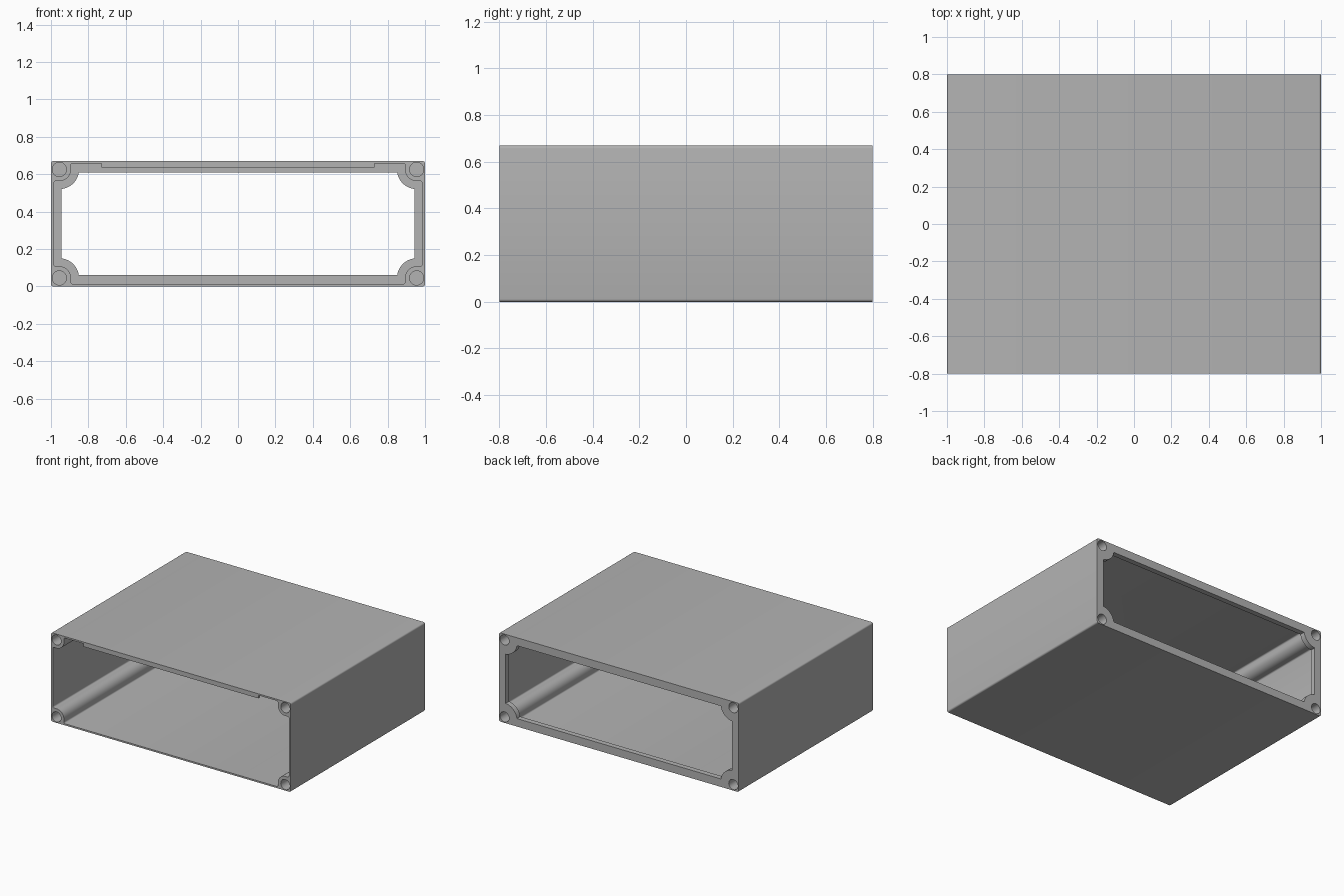
import bpy, bmesh
from math import sin, cos, radians

cube = bpy.data.objects.get("Cube")
if cube:
    bpy.data.objects.remove(cube, do_unlink=True)

# Main sizes
HEIGHT, HALF_W, HALF_D = 0.67, 1.0, 0.8
MID = HEIGHT / 2
POST_X, POST_Z = 0.955, 0.29      # screw post centre, measured from the middle
LIP = 0.04                        # thickness of the rear frame

grey = bpy.data.materials.new("plain grey")
grey.use_nodes = True
colour = (0.45, 0.45, 0.45, 1)
grey.diffuse_color = colour
grey.node_tree.nodes["Principled BSDF"].inputs["Base Color"].default_value = colour


def arc(cx, cz, r, start, end, steps):
    angles = [radians(start + (end - start) * i / steps) for i in range(steps + 1)]
    return [(cx + r * cos(a), cz + r * sin(a)) for a in angles]


def mirrored(quarter):
    """Complete an outline from its upper right quarter."""
    half = quarter + [(-x, z) for x, z in reversed(quarter)]
    return half + [(-x, -z) for x, z in half]


def prism(name, outline, y0, y1):
    """Extrude an x-z outline along y."""
    bm = bmesh.new()
    rings = [[bm.verts.new((x, y, z + MID)) for x, z in outline] for y in (y0, y1)]
    bm.faces.new(rings[0])
    bm.faces.new(rings[1])
    n = len(outline)
    for i in range(n):
        j = (i + 1) % n
        bm.faces.new((rings[0][i], rings[0][j], rings[1][j], rings[1][i]))
    bmesh.ops.recalc_face_normals(bm, faces=bm.faces)
    mesh = bpy.data.meshes.new(name)
    bm.to_mesh(mesh)
    bm.free()
    mesh.materials.append(grey)
    obj = bpy.data.objects.new(name, mesh)
    bpy.context.collection.objects.link(obj)
    return obj


def cut(target, cutter):
    mod = target.modifiers.new("cut", 'BOOLEAN')
    mod.operation, mod.solver, mod.object = 'DIFFERENCE', 'EXACT', cutter
    bpy.context.view_layer.objects.active = target
    bpy.ops.object.modifier_apply(modifier=mod.name)
    bpy.data.objects.remove(cutter, do_unlink=True)


# Outer block with slightly rounded long edges
R = 0.012
shell = prism("enclosure_shell", mirrored(arc(HALF_W - R, MID - R, R, 0, 90, 4)),
              -HALF_D, HALF_D)

# Cavity that leaves thin walls and four full-length screw posts
WALL_X, WALL_Z, POST_R, F = 0.985, 0.323, 0.062, 0.01
low = POST_Z - POST_R
quarter = arc(WALL_X - F, low - F, F, 0, 90, 3)
quarter += arc(POST_X, POST_Z, POST_R, 270, 180, 12)
quarter += arc(POST_X - POST_R - F, WALL_Z - F, F, 0, 90, 3)
cavity = prism("cavity", mirrored(quarter), -HALF_D - 0.1, HALF_D - LIP)

# Stiffening rib kept under the front edge of the roof
rib = prism("rib", [(-0.73, 0.3), (0.73, 0.3), (0.73, 0.4), (-0.73, 0.4)],
            -HALF_D - 0.2, -HALF_D + 0.02)
cut(cavity, rib)
cut(shell, cavity)

# Rear window with scalloped corners
window = prism("window", mirrored(arc(POST_X, POST_Z, 0.105, 264.5, 188.2, 12)),
               HALF_D - LIP - 0.1, HALF_D + 0.1)
cut(shell, window)

# Blind screw holes in both ends of every post
for sx in (-1, 1):
    for sz in (-1, 1):
        for y in (-HALF_D, HALF_D):
            circle = arc(sx * POST_X, sz * POST_Z, 0.038, 0, 360, 24)[:-1]
            cut(shell, prism("hole", circle, y - 0.12, y + 0.12))

bpy.ops.object.select_all(action='DESELECT')
shell.select_set(True)
bpy.context.view_layer.objects.active = shell
bpy.ops.object.shade_smooth_by_angle(angle=radians(35))
